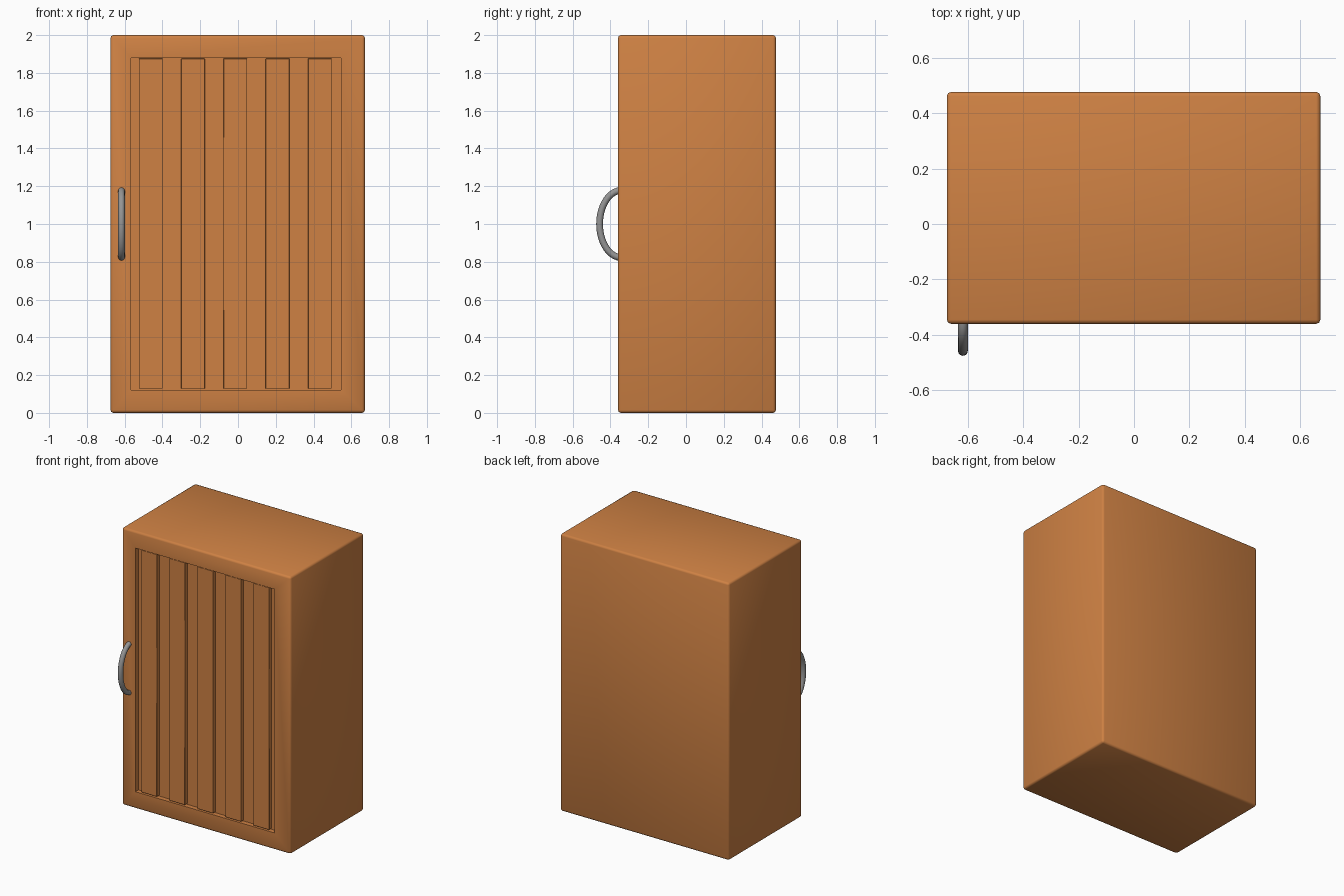
import bpy, bmesh, math
from mathutils import Vector

if "Cube" in bpy.data.objects:
    bpy.data.objects.remove(bpy.data.objects["Cube"])


def material(name, rgb):
    m = bpy.data.materials.new(name)
    m.diffuse_color = (*rgb, 1)
    m.use_nodes = True
    m.node_tree.nodes["Principled BSDF"].inputs["Base Color"].default_value = m.diffuse_color
    return m


wood = material("orange_wood", (0.62, 0.22, 0.057))
metal = material("grey_metal", (0.30, 0.30, 0.30))


def finish(bm, name, mat, bevel=0.0, segments=2):
    bmesh.ops.recalc_face_normals(bm, faces=bm.faces)
    me = bpy.data.meshes.new(name)
    bm.to_mesh(me)
    bm.free()
    me.materials.append(mat)
    ob = bpy.data.objects.new(name, me)
    bpy.context.collection.objects.link(ob)
    if bevel:
        b = ob.modifiers.new("bevel", "BEVEL")
        b.width, b.segments = bevel, segments
    bpy.ops.object.select_all(action='DESELECT')
    ob.select_set(True)
    bpy.context.view_layer.objects.active = ob
    bpy.ops.object.shade_smooth_by_angle(angle=math.radians(50))
    return ob


def box(bm, lo, hi):
    vs = bmesh.ops.create_cube(bm, size=1)["verts"]
    for v in vs:
        v.co = Vector([l + (c + 0.5) * (h - l) for l, h, c in zip(lo, hi, v.co)])
    return vs


# Cabinet body with the recessed door panel in its front
bm = bmesh.new()
box(bm, (-0.675, -0.36, 0), (0.672, 0.476, 2))
front = min(bm.faces, key=lambda f: f.calc_center_median().y)
bmesh.ops.inset_region(bm, faces=[front], thickness=0.1, use_even_offset=True)
for v in front.verts:
    v.co.x = -0.567 if v.co.x < 0 else 0.545
    v.co.z = 0.122 if v.co.z < 1 else 1.88
bmesh.ops.inset_region(bm, faces=[front], thickness=0.0)
for v in front.verts:
    v.co.y = -0.325
# round only the outer edges
outer = [e for e in bm.edges if all(
    (abs(v.co.x) > 0.65) and (v.co.z < 0.05 or v.co.z > 1.95) for v in e.verts)]
bmesh.ops.bevel(bm, geom=outer, offset=0.015, segments=2, profile=0.5, affect='EDGES')
finish(bm, "cabinet_body", wood)

# Five raised vertical planks on the door
for i in range(5):
    x = -0.525 + i * 0.2238
    bm = bmesh.new()
    box(bm, (x, -0.354, 0.128), (x + 0.126, -0.31, 1.876))
    finish(bm, "door_plank", wood, 0.002, 1)

# Curved bar handle, swept along half an ellipse
bm = bmesh.new()
N, S, r = 32, 12, 0.0178
rings = []
for i in range(N + 1):
    t = math.pi * i / N - math.pi / 2
    c = Vector((-0.617, -0.34 - 0.1175 * math.cos(t), 1 + 0.178 * math.sin(t)))
    n = Vector((0, -0.178 * math.cos(t), 0.1175 * math.sin(t))).normalized()
    rings.append([bm.verts.new(c + r * (math.cos(a) * n + math.sin(a) * Vector((1, 0, 0))))
                  for a in (2 * math.pi * k / S for k in range(S))])
for a, b in zip(rings, rings[1:]):
    for k in range(S):
        bm.faces.new((a[k], a[(k + 1) % S], b[(k + 1) % S], b[k]))
bm.faces.new(rings[0])
bm.faces.new(rings[-1])
finish(bm, "door_handle", metal)
